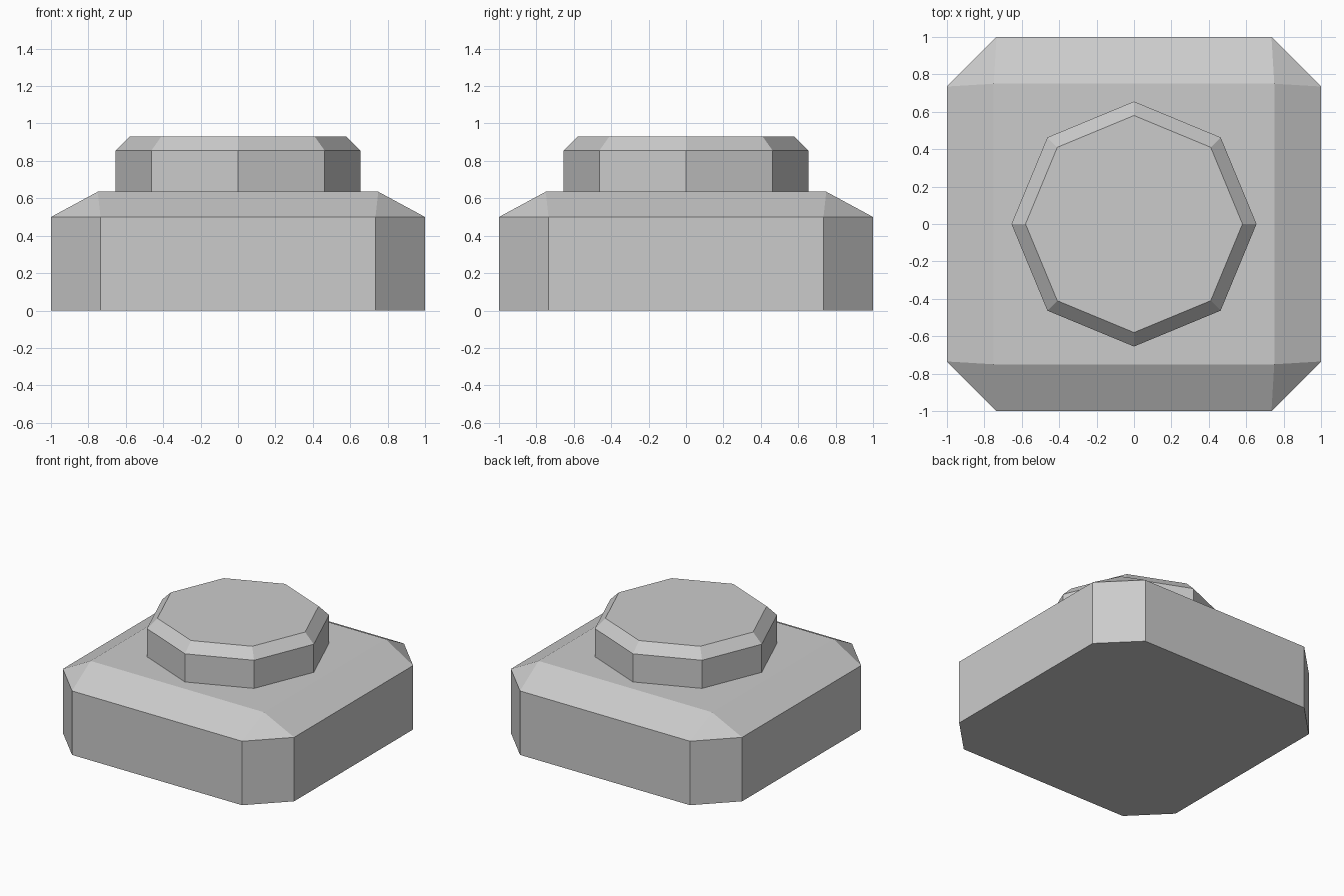
import bpy, bmesh
from math import cos, sin, pi

if "Cube" in bpy.data.objects:
    bpy.data.objects.remove(bpy.data.objects["Cube"])


def loft(name, sections):
    """Bridge stacked (outline, z) sections of equal point count and cap both ends."""
    bm = bmesh.new()
    rings = [[bm.verts.new((x, y, z)) for x, y in outline] for outline, z in sections]
    for low, high in zip(rings, rings[1:]):
        n = len(low)
        for i in range(n):
            j = (i + 1) % n
            bm.faces.new((low[i], low[j], high[j], high[i]))
    bm.faces.new(rings[0][::-1])
    bm.faces.new(rings[-1])
    bmesh.ops.remove_doubles(bm, verts=bm.verts[:], dist=0.0001)
    bmesh.ops.recalc_face_normals(bm, faces=bm.faces[:])
    mesh = bpy.data.meshes.new(name)
    bm.to_mesh(mesh)
    bm.free()
    obj = bpy.data.objects.new(name, mesh)
    bpy.context.collection.objects.link(obj)
    return obj


def cut_square(half, inner):
    """Square outline with clipped corners; inner == half gives sharp corners."""
    points = []
    for sx, sy in ((1, 1), (-1, 1), (-1, -1), (1, -1)):
        pair = [(sx * half, sy * inner), (sx * inner, sy * half)]
        points += pair if sx * sy > 0 else pair[::-1]
    return points


def octagon(radius):
    return [(radius * cos(i * pi / 4), radius * sin(i * pi / 4)) for i in range(8)]


# Base block: clipped corners below, slopes up to a sharp-cornered square top
loft("base", [(cut_square(1.0, 0.735), 0.0),
              (cut_square(1.0, 0.735), 0.5),
              (cut_square(0.75, 0.75), 0.635)])

# Octagonal button with a chamfered rim, seated slightly into the base
loft("button", [(octagon(0.655), 0.625),
                (octagon(0.655), 0.855),
                (octagon(0.58), 0.93)])
